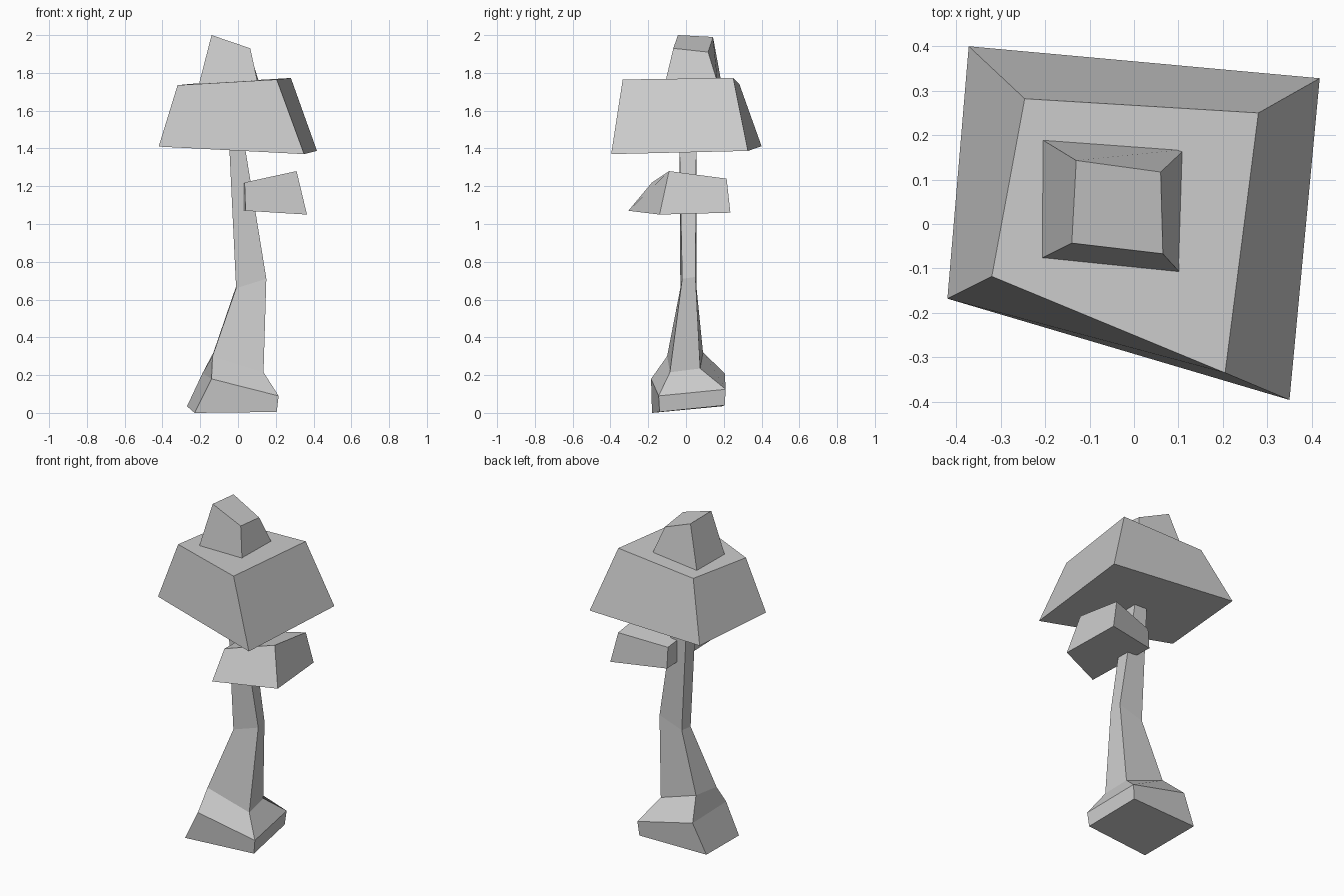
import bpy


def loft(name, rings):
    """Skin a stack of four-cornered rings (front-left, front-right, back-right, back-left)."""
    verts = [v for ring in rings for v in ring]
    top = len(verts) - 4
    faces = [(3, 2, 1, 0), (top, top + 1, top + 2, top + 3)]
    for base in range(0, top, 4):
        for i in range(4):
            j = (i + 1) % 4
            faces.append((base + i, base + j, base + 4 + j, base + 4 + i))
    mesh = bpy.data.meshes.new(name)
    mesh.from_pydata(verts, [], faces)
    obj = bpy.data.objects.new(name, mesh)
    bpy.context.collection.objects.link(obj)
    return obj


# Trunk: flared foot, narrow neck, bend, leaning upper stem
loft("trunk", [
    [(-.23, -.18, 0), (.205, -.14, .005), (.17, .205, .04), (-.27, .19, .035)],
    [(-.14, -.185, .18), (.215, -.145, .09), (.18, .21, .125), (-.188, .205, .21)],
    [(-.135, -.10, .30), (.135, -.085, .215), (.117, .075, .235), (-.13, .09, .32)],
    [(-.01, -.03, .66), (.15, -.02, .71), (.143, .05, .72), (-.01, .055, .67)],
    [(-.048, -.035, 1.45), (.03, -.035, 1.45), (.03, .055, 1.45), (-.048, .055, 1.45)],
])

# Large crown
loft("main_foliage", [
    [(-.42, -.168, 1.41), (.35, -.396, 1.37), (.418, .328, 1.387), (-.372, .40, 1.412)],
    [(-.32, -.118, 1.735), (.205, -.335, 1.765), (.28, .25, 1.773), (-.246, .282, 1.742)],
])

# Small block on top, sunk slightly into the crown
loft("top_foliage", [
    [(-.208, -.077, 1.735), (.106, -.112, 1.74), (.114, .168, 1.745), (-.207, .19, 1.735)],
    [(-.14, -.043, 2.0), (.065, -.067, 1.93), (.06, .117, 1.91), (-.13, .143, 1.99)],
])

# Side block attached to the stem
loft("side_foliage", [
    [(.04, -.305, 1.07), (.365, -.14, 1.05), (.344, .235, 1.06), (.02, .155, 1.075)],
    [(.035, -.18, 1.22), (.31, -.09, 1.28), (.305, .215, 1.24), (.02, .145, 1.20)],
])
